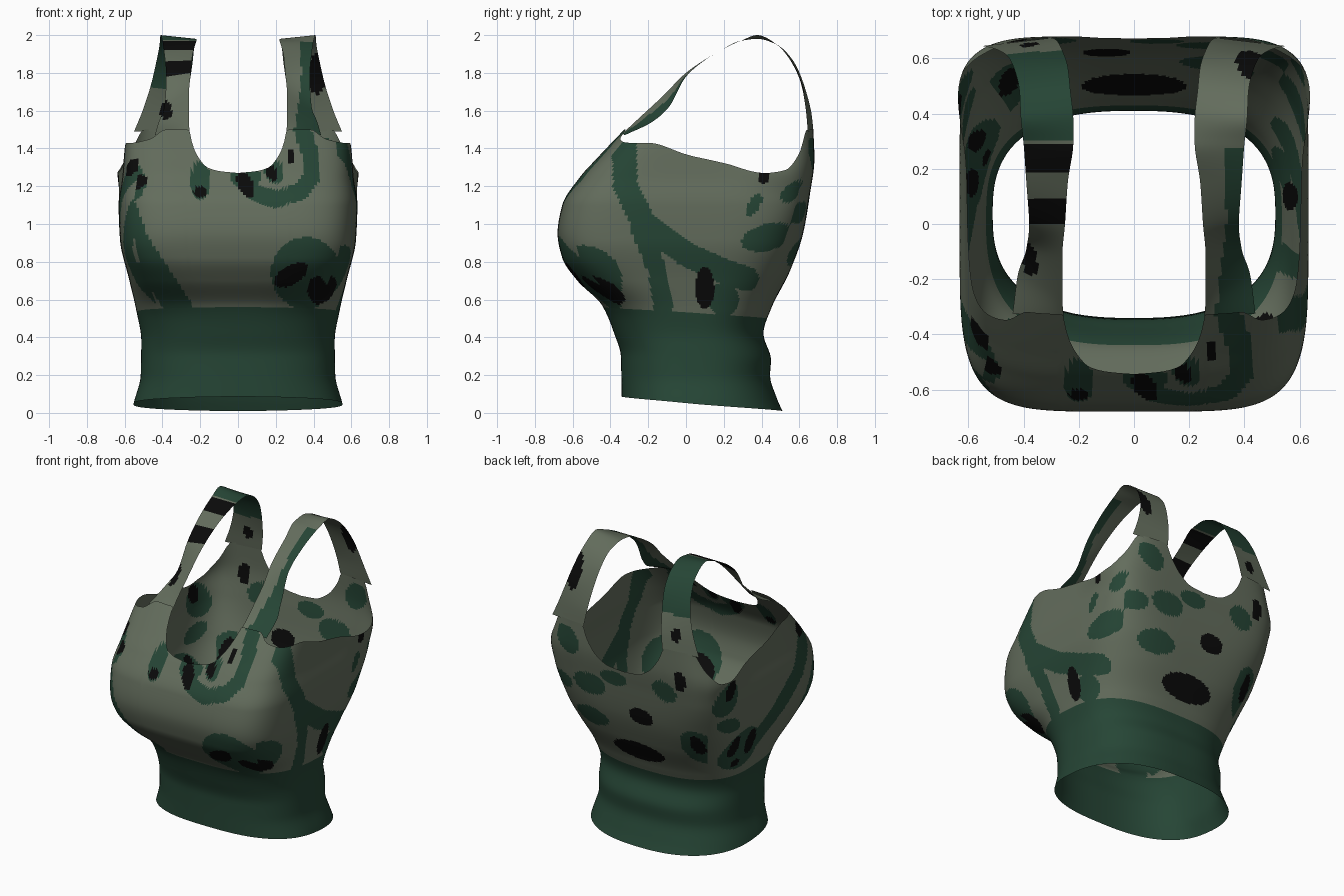
import bpy, math

if "Cube" in bpy.data.objects:
    bpy.data.objects.remove(bpy.data.objects["Cube"])

# ---------- colours ----------
def material(name, rgb):
    m = bpy.data.materials.new(name)
    m.diffuse_color = (*rgb, 1)
    m.use_nodes = True
    m.node_tree.nodes["Principled BSDF"].inputs["Base Color"].default_value = m.diffuse_color
    return m

MATS = [material("light olive", (0.125, 0.152, 0.108)),
        material("dark green", (0.019, 0.060, 0.036)),
        material("black", (0.003, 0.003, 0.003))]
OLIVE, GREEN, BLACK = 0, 1, 2

# ---------- helpers ----------
def curve(keys, t):
    """Smooth monotone interpolation through (t, value) keys."""
    if t <= keys[0][0]:
        return keys[0][1]
    if t >= keys[-1][0]:
        return keys[-1][1]
    s = [(b[1] - a[1]) / (b[0] - a[0]) for a, b in zip(keys, keys[1:])]
    def tan(i):
        if i == 0 or i == len(s):
            return s[min(i, len(s) - 1)]
        p, q = s[i - 1], s[i]
        return 2 * p * q / (p + q) if p * q > 0 else 0
    for i, (a, b) in enumerate(zip(keys, keys[1:])):
        if t <= b[0]:
            h = b[0] - a[0]
            u = (t - a[0]) / h
            return ((2*u**3 - 3*u*u + 1) * a[1] + (u**3 - 2*u*u + u) * h * tan(i)
                    + (3*u*u - 2*u**3) * b[1] + (u**3 - u*u) * h * tan(i + 1))

def grid_object(name, rows, closed, paint):
    nr, nc = len(rows), len(rows[0])
    verts = [p for r in rows for p in r]
    faces = [(i*nc + j, i*nc + (j+1) % nc, (i+1)*nc + (j+1) % nc, (i+1)*nc + j)
             for i in range(nr - 1) for j in range(nc if closed else nc - 1)]
    me = bpy.data.meshes.new(name)
    me.from_pydata(verts, [], faces)
    for m in MATS:
        me.materials.append(m)
    for p in me.polygons:
        p.use_smooth = True
        p.material_index = paint(p.center)
    ob = bpy.data.objects.new(name, me)
    bpy.context.collection.objects.link(ob)
    return ob

def in_blob(u, v, b):
    cu, cv, ra, rb, deg = b
    a = math.radians(deg)
    du, dv = u - cu, v - cv
    return (((du*math.cos(a) + dv*math.sin(a)) / ra)**2
            + ((dv*math.cos(a) - du*math.sin(a)) / rb)**2) < 1

def in_stroke(u, v, pts, w):
    for (a, b), (c, d) in zip(pts, pts[1:]):
        dx, dy = c - a, d - b
        t = max(0, min(1, ((u-a)*dx + (v-b)*dy) / (dx*dx + dy*dy)))
        if math.hypot(u - a - t*dx, v - b - t*dy) < w:
            return True
    return False

# ---------- torso cross-sections by height ----------
HALF_X = [(0, .565), (.06, .55), (.2, .515), (.38, .512), (.55, .54), (.7, .575),
          (.92, .625), (1.1, .632), (1.25, .612), (1.4, .6), (1.6, .57)]
FRONT_Y = [(.05, -.34), (.3, -.345), (.42, -.38), (.57, -.445), (.7, -.575), (.82, -.655),
           (.95, -.68), (1.1, -.655), (1.25, -.56), (1.35, -.47), (1.43, -.395), (1.55, -.28)]
BACK_Y = [(0, .515), (.08, .48), (.2, .445), (.28, .45), (.42, .41), (.55, .45), (.75, .55),
          (.95, .62), (1.15, .655), (1.35, .68), (1.5, .675)]
FRONT_N = [(.1, 2.5), (.5, 2.7), (.9, 5), (1.5, 5)]
BACK_N = [(.1, 2.5), (.45, 2.6), (.9, 4), (1.28, 7), (1.5, 7)]
MID_Y = .04
# top edge height by angle: neckline, strap, armhole, strap, back neckline
RIM = [(0, 1.27), (9, 1.28), (15, 1.30), (19, 1.35), (22, 1.42), (24, 1.5), (34, 1.5),
       (40, 1.45), (50, 1.43), (60, 1.43), (85, 1.37), (105, 1.32), (121, 1.27), (128, 1.285),
       (133, 1.37), (138, 1.5), (152, 1.5), (156, 1.41), (162, 1.32), (170, 1.27), (180, 1.26)]

def torso(deg, z):
    a = math.radians(deg)
    s, c = math.sin(a), math.cos(a)
    n = curve(FRONT_N if c > 0 else BACK_N, z)
    r = (abs(s)**n + abs(c)**n) ** (-1 / n)
    hy = MID_Y - curve(FRONT_Y, z) if c > 0 else curve(BACK_Y, z) - MID_Y
    th = min(deg, 360 - deg)
    flare = .035 * math.exp(-((z - 1.28) / .1)**2 - ((th - 127) / 13)**2)
    x = curve(HALF_X, z) * s * r
    return (x + math.copysign(flare, s), MID_Y - hy * c * r, z)

def hem_z(d):
    return .048 + .038 * math.cos(math.radians(d))

def band_z(d):
    return .53 + .03 * math.cos(math.radians(d))

def rim_z(d):
    return curve(RIM, min(d, 360 - d))

COLS = 288
def sleeve(lo, hi, n):
    ds = [360 * j / COLS for j in range(COLS)]
    return [[torso(d, lo(d) + (hi(d) - lo(d)) * i / n) for d in ds] for i in range(n + 1)]

# ---------- camouflage: (u, v, radius, radius, tilt) in each side's plane ----------
FRONT_G = [(.36, .74, .185, .19, 0), (-.2, 1.23, .055, .1, 0), (.04, 1.25, .08, .06, 0),
           (.19, 1.28, .05, .07, 20), (-.56, 1.22, .07, .1, 0), (.52, .68, .1, .15, 0)]
FRONT_B = [(.28, .73, .1, .05, 30), (.42, .65, .05, .075, 0), (-.2, 1.17, .035, .03, 0),
           (.04, 1.21, .04, .075, 25), (.18, 1.27, .03, .045, 30), (.28, 1.36, .02, .04, 0),
           (-.53, 1.22, .055, .035, 25)]
RIGHT_G = [(-.52, .72, .19, .16, -30), (.43, .93, .14, .07, 15), (.56, 1.17, .07, .04, 45),
           (.36, 1.1, .065, .03, 60), (.53, .79, .08, .03, 45), (.2, .6, .08, .09, 0)]
RIGHT_B = [(-.43, .65, .12, .05, -30), (.1, .66, .05, .11, 0), (.41, 1.25, .03, .035, 0)]
LEFT_G = [(.22, .72, .16, .15, 0), (.45, 1.15, .1, .12, 30), (-.5, .7, .12, .1, 0),
          (.4, .95, .1, .05, 20)]
LEFT_B = [(.15, .75, .05, .09, 0), (.3, .76, .04, .08, 0), (.24, .62, .03, .03, 0),
          (.42, 1.2, .05, .07, 30), (-.4, 1.3, .06, .05, 0)]
BACK_G = [(.27, 1.1, .12, .075, 0), (.3, .85, .13, .07, 0), (.42, 1.37, .1, .08, 45),
          (.5, 1.06, .09, .06, 0), (-.3, 1.2, .09, .07, 20), (-.45, .8, .1, .14, 0),
          (.08, 1.19, .1, .05, 0)]
BACK_B = [(-.1, .96, .09, .06, 0), (0, .66, .19, .075, 0), (-.45, .82, .04, .08, 0),
          (-.42, 1.3, .04, .07, 0)]
FRONT_S = [([(-.63, 1.15), (-.54, .9), (-.42, .72), (-.31, .55)], .07),
           ([(.34, 1.5), (.38, 1.38), (.39, 1.25), (.33, 1.17), (.2, 1.13), (.08, 1.17)], .045)]
RIGHT_S = [([(-.33, 1.48), (-.32, 1.2), (-.22, 1.0), (0, .84), (.2, .75), (.32, .71)], .065),
           ([(-.24, .97), (-.15, .75), (-.12, .55)], .05)]
LEFT_S = [([(.15, .7), (-.1, .88), (-.3, 1.05), (-.42, 1.25)], .07),
          ([(-.6, 1.1), (-.45, .8), (-.4, .55)], .06)]

def camo(p):
    nx = p.x / curve(HALF_X, p.z)
    hy = curve(BACK_Y, p.z) - MID_Y if p.y > MID_Y else MID_Y - curve(FRONT_Y, p.z)
    ny = (p.y - MID_Y) / hy
    if abs(ny) > abs(nx):
        u, sets = p.x, (FRONT_G, FRONT_B, FRONT_S) if ny < 0 else (BACK_G, BACK_B, [])
    else:
        u, sets = p.y, (RIGHT_G, RIGHT_B, RIGHT_S) if nx > 0 else (LEFT_G, LEFT_B, LEFT_S)
    if any(in_blob(u, p.z, b) for b in sets[1]):
        return BLACK
    if any(in_blob(u, p.z, b) for b in sets[0]) or any(in_stroke(u, p.z, *s) for s in sets[2]):
        return GREEN
    return OLIVE

# ---------- waistband and bodice ----------
grid_object("waistband", sleeve(hem_z, band_z, 24), True, lambda p: GREEN)
grid_object("bodice", sleeve(band_z, rim_z, 90), True, camo)

# ---------- shoulder straps: inner edge xyz, outer edge xyz ----------
STRAP = [(.255, -.335, 1.48, .44, -.325, 1.47), (.26, -.26, 1.55, .42, -.18, 1.54),
         (.26, -.12, 1.68, .39, -.09, 1.62), (.25, 0, 1.80, .38, 0, 1.78),
         (.24, .15, 1.90, .39, .15, 1.90), (.22, .29, 1.97, .40, .29, 1.97),
         (.22, .38, 1.98, .41, .38, 2.0), (.23, .48, 1.95, .415, .48, 1.95),
         (.24, .57, 1.86, .43, .55, 1.87), (.26, .63, 1.72, .46, .61, 1.74),
         (.28, .665, 1.58, .505, .635, 1.6), (.295, .675, 1.49, .55, .645, 1.49)]
EDGE = [[(i, row[k]) for i, row in enumerate(STRAP)] for k in range(6)]

def strap_paint(p):
    if p.x < 0:    # left strap: cross stripes and a green back
        if .18 < p.y < .29 or 0 < p.y < .09 or in_blob(p.x, p.z, (-.38, 1.6, .03, .05, 0)):
            return BLACK
        return GREEN if p.y > .3 and p.z > 1.72 else OLIVE
    if in_blob(p.x, p.z, (.42, 1.8, .05, .11, 0)) and p.y > .4:
        return BLACK
    return GREEN if p.y < .28 and p.x > .335 - .12 * max(0, -p.y) else OLIVE

for side, name in ((-1, "left_strap"), (1, "right_strap")):
    rows = []
    for i in range(89):
        e = [curve(k, i / 8) for k in EDGE]
        rows.append([(side * (e[0] + (e[3] - e[0]) * j / 10), e[1] + (e[4] - e[1]) * j / 10,
                      e[2] + (e[5] - e[2]) * j / 10) for j in range(11)])
    grid_object(name, rows, False, strap_paint)
